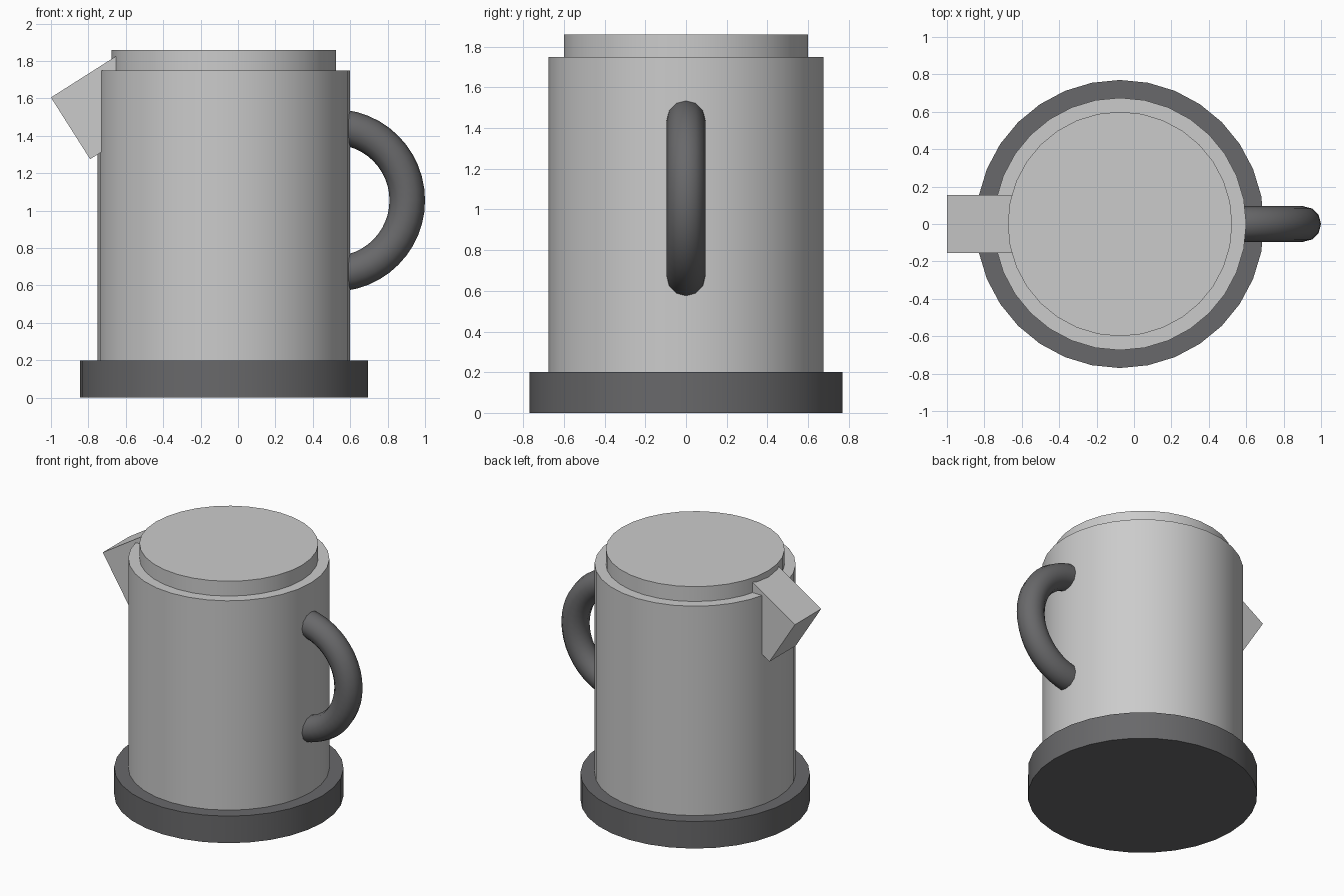
import bpy
import math

if "Cube" in bpy.data.objects:
    bpy.data.objects.remove(bpy.data.objects["Cube"], do_unlink=True)

CX = -0.075  # shared axis of base, body and lid


def material(name, colour):
    m = bpy.data.materials.new(name)
    m.use_nodes = True
    m.diffuse_color = colour
    bsdf = next(n for n in m.node_tree.nodes if n.type == 'BSDF_PRINCIPLED')
    bsdf.inputs["Base Color"].default_value = colour
    return m


light_grey = material("light grey", (0.6, 0.6, 0.6, 1))
dark_grey = material("dark grey", (0.14, 0.14, 0.145, 1))


def finish(name, mat, smooth=True):
    ob = bpy.context.object
    ob.name = ob.data.name = name
    ob.data.materials.append(mat)
    if smooth:
        bpy.ops.object.shade_smooth_by_angle(angle=math.radians(35))
    return ob


def drum(name, radius, z0, z1, mat):
    bpy.ops.mesh.primitive_cylinder_add(
        vertices=32, radius=radius, depth=z1 - z0, location=(CX, 0, (z0 + z1) / 2))
    return finish(name, mat)


# Stacked round parts
drum("base", 0.77, 0.0, 0.2, dark_grey)
drum("body", 0.675, 0.2, 1.75, light_grey)
drum("lid", 0.6, 1.75, 1.86, light_grey)

# Ring handle, half sunk into the body
bpy.ops.mesh.primitive_torus_add(
    major_segments=48, minor_segments=12, major_radius=0.393, minor_radius=0.095,
    location=(0.512, 0, 1.055), rotation=(math.pi / 2, 0, 0))
finish("handle", dark_grey)

# Tilted block spout, placed from its outermost corner
tilt, length, height = math.radians(32.4), 0.44, 0.391
c, s = math.cos(tilt), math.sin(tilt)
bpy.ops.mesh.primitive_cube_add(
    size=1, location=(-1 + (length * c + height * s) / 2, 0,
                      1.605 + (length * s - height * c) / 2),
    rotation=(0, -tilt, 0))
bpy.context.object.scale = (length, 0.308, height)
finish("spout", light_grey, smooth=False)
